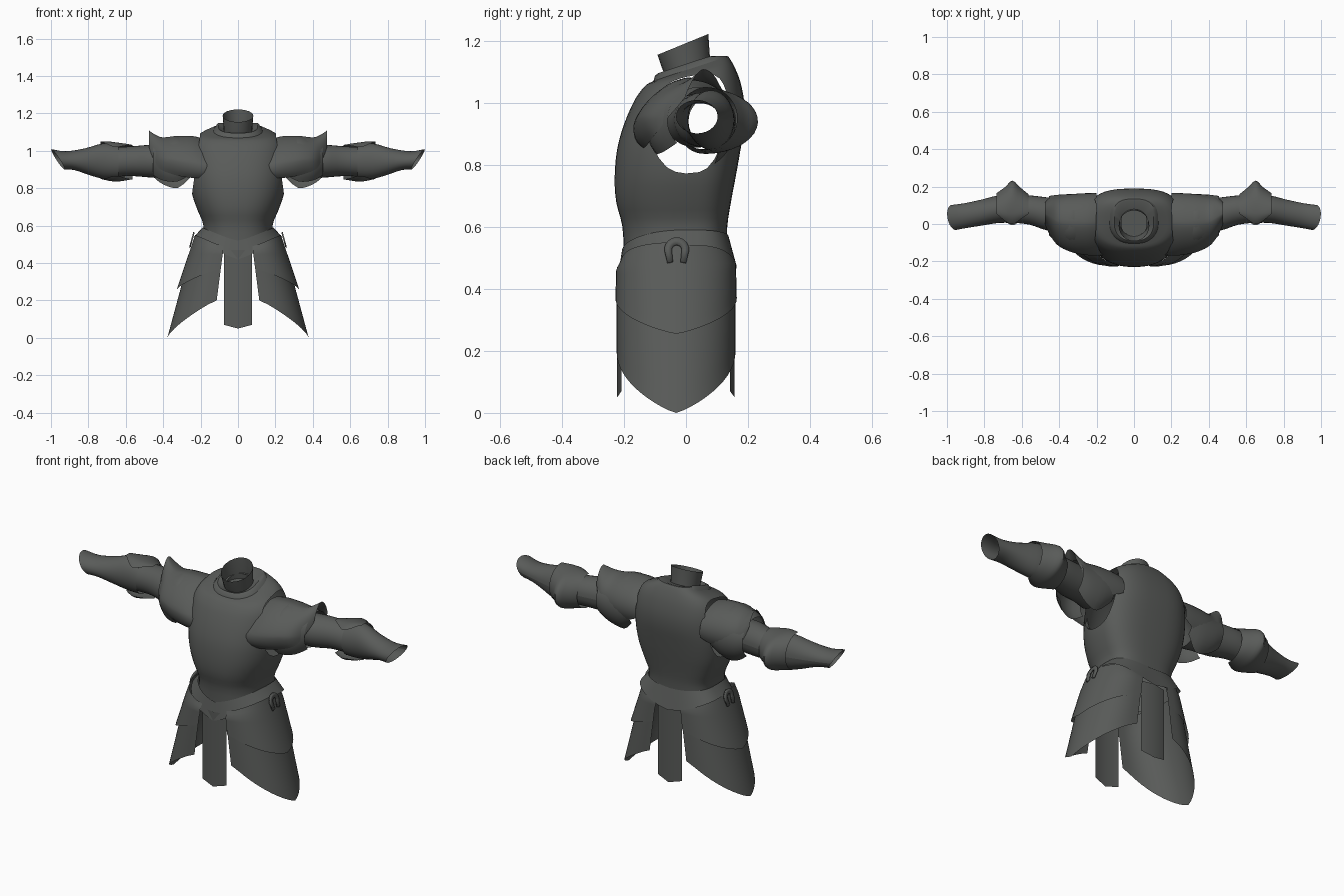
import bpy, bmesh
from math import sin, cos, pi, radians, copysign
from mathutils import Vector

old = bpy.data.objects.get("Cube")
if old:
    bpy.data.objects.remove(old)

steel = bpy.data.materials.new("dark_steel")
steel.use_nodes = True
STEEL = (0.1, 0.105, 0.1, 1)
steel.diffuse_color = STEEL
steel.node_tree.nodes["Principled BSDF"].inputs["Base Color"].default_value = STEEL


def sheet(name, rows, closed=False, side=1, cuts=(), thick=0, floor=False):
    """Skin a grid of points; side=-1 mirrors it, cuts trims it by planes."""
    bm = bmesh.new()
    grid = [[bm.verts.new((x * side, y, z)) for x, y, z in row] for row in rows]
    n = len(rows[0])
    for a, b in zip(grid, grid[1:]):
        for j in range(n if closed else n - 1):
            k = (j + 1) % n
            quad = [a[j], a[k], b[k], b[j]]
            bm.faces.new(quad if side > 0 else quad[::-1])
    if floor:
        bm.faces.new(grid[0][::-1])
    for point, normal in cuts:
        bmesh.ops.bisect_plane(bm, geom=bm.verts[:] + bm.edges[:] + bm.faces[:],
                               plane_co=point, plane_no=normal, clear_outer=True)
    mesh = bpy.data.meshes.new(name)
    bm.to_mesh(mesh)
    bm.free()
    mesh.materials.append(steel)
    ob = bpy.data.objects.new(name, mesh)
    bpy.context.collection.objects.link(ob)
    bpy.ops.object.select_all(action='DESELECT')
    ob.select_set(True)
    bpy.context.view_layer.objects.active = ob
    bpy.ops.object.shade_smooth_by_angle(angle=radians(45))
    if thick:
        ob.modifiers.new("thickness", 'SOLIDIFY').thickness = thick


def smooth(stations, n=3):
    """Catmull-Rom interpolation between cross-section stations."""
    pts = [Vector(s) for s in stations]
    pts = [pts[0]] + pts + [pts[-1]]
    out = []
    for a, b, c, d in zip(pts, pts[1:], pts[2:], pts[3:]):
        for i in range(n):
            t = i / n
            out.append(b + (c - a) * t / 2 + (a * 2 - b * 5 + c * 4 - d) * t * t / 2
                       + (b * 3 - a - c * 3 + d) * t ** 3 / 2)
    return out + [pts[-1]]


def power(v, e):
    return copysign(abs(v) ** e, v)


def body_ring(w, front, back, zfun, n=48):
    """Rounded front and flatter back; zfun gives height from angle terms."""
    ring = []
    for j in range(n):
        a = 2 * pi * j / n
        c, s = cos(a), sin(a)
        ex, ey, d = (0.7, 0.65, back) if s > 0 else (0.82, 0.95, -front)
        x, y = w * power(c, ex), d * power(s, ey)
        ring.append((x, y, zfun(c, s, y)))
    return ring


# Cuirass: height, half width, front, back, tilt of the ring
chest = [(.50, .195, -.2, .13, 0), (.60, .185, -.205, .133, 0), (.68, .215, -.225, .145, 0),
         (.76, .243, -.23, .16, 0), (.85, .256, -.222, .176, 0), (.93, .255, -.2, .188, 0),
         (1.0, .25, -.17, .188, 0), (1.05, .235, -.148, .175, .1),
         (1.085, .2, -.125, .156, .2), (1.105, .13, -.1, .136, .33)]
rows = [body_ring(w, f, b, lambda c, s, y: z + k * y) for z, w, f, b, k in smooth(chest)]
sheet("cuirass", rows, True,
      cuts=[((q * .245, 0, .775), (q * .22, 0, .03)) for q in (1, -1)])

# Gorget collar and neck tube
collar = [(1.095, .135, -.108, .142), (1.12, .118, -.1, .134), (1.125, .105, -.09, .125),
          (1.105, .068, -.062, .072)]
sheet("gorget", [body_ring(w, f, b, lambda c, s, y: min(1.15, z + .33 * y))
                 for z, w, f, b in collar], True)
neck = [(1.09, .01, .075, .1), (1.13, 0, .077, .25), (1.188, -.01, .082, .41)]
sheet("neck_guard", [[(r * cos(a), cy + r * sin(a), z + k * r * sin(a))
                      for a in [2 * pi * j / 24 for j in range(24)]]
                     for z, cy, r, k in neck], True, floor=True)

# Pointed belt: dips at the middle of the front and back
rows = []
for i in range(5):
    t = i / 4
    def height(c, s, y):
        dip = 1 - abs(c)
        low = .54 - dip * (.12 if s < 0 else .08)
        top = .59 - dip * (.07 if s < 0 else .02)
        return low + (top - low) * t
    rows.append(body_ring(.235 - .045 * t, -.222 + .015 * t, .165 - .028 * t, height))
sheet("belt", rows, True)

# Hanging plates, folded down the middle
for name, edge, mid, q in (("front_hanging_plate", -.208, -.222, 1),
                           ("back_hanging_plate", .142, .157, -1)):
    cols = [(-.075 * q, edge, .07), (0, mid, .05), (.075 * q, edge, .07)]
    sheet(name, [cols, [(x, y, .47) for x, y, z in cols]])


def tasset(name, side, tip, edge, flare):
    rows = []
    for i in range(9):
        s = 1 - i / 8
        row = []
        for j in range(25):
            t = j / 12 - 1
            u = sin(t * pi / 2)
            top = .55 - (.045 - .015 * u) * t * t
            z = top + (tip + (edge - tip) * abs(t) ** 1.25 - top) * s
            inner, outer = .14 - .13 * z, .378 - .27 * z + flare * s
            bulge = .93 + .08 * min(1, 4 * s) + flare * s
            row.append((inner + (outer - inner) * max(0, cos(t * pi / 2)) ** .8,
                        -.032 + .19 * bulge * u, z))
        rows.append(row)
    sheet(name, rows, side=side)


def arc_shell(name, side, stations, mod=None, n=28):
    """Shell round the arm: x, centre y, centre z, radius y, radius z, start, end."""
    rows = []
    for x, cy, cz, ry, rz, a0, a1 in smooth(stations):
        row = []
        for j in range(n + 1):
            a = radians(a0 + (a1 - a0) * j / n)
            # The upper front of the shoulder is flattened into a slope
            e = 1.35 if mod is front_tail and cos(a) < 0 < sin(a) else 1
            p = (x, cy + ry * power(cos(a), e), cz + rz * power(sin(a), e))
            row.append(mod(p, a) if mod else p)
        rows.append(row)
    sheet(name, rows, side=side)


def front_tail(p, a):
    # Pull the front lobe of the shoulder plate in and down over the chest
    x, y, z = p
    lobe = max(0, cos(a - radians(200))) ** 4 * max(0, (.36 - x) / .16)
    return (x - .045 * lobe, y - .025 * lobe, z - .03 * lobe)


def flat_front(p, a):
    # The elbow guard bulges only to the back
    x, y, z = p
    return (x, y if y > .06 else .06 + (y - .06) * .55, z)


def wrist_slant(p, a):
    # The cuff runs further out along the top
    x, y, z = p
    return (x + max(0, (x - .8) / .165) * (.035 * sin(a) + .01 * cos(a)), y, z)


for side, label in ((1, "left_"), (-1, "right_")):
    # Hip plates and their small arched clasp
    tasset(label + "lower_tasset", side, 0, .2, 0)
    tasset(label + "upper_tasset", side, .255, .37, .02)
    clasp = []
    for r in (.04, .016):
        ring = [(r * cos(radians(a)), r * sin(radians(a))) for a in range(0, 181, 15)]
        ring = [(.03, -.042)] + ring if r > .03 else [(.012, -.038)] + ring
        ring = ring + [(-ring[0][0], ring[0][1])]
        clasp.append([(.25 - .27 * v, u - .03, .526 + v) for u, v in ring])
    sheet(label + "hip_clasp", clasp, side=side, thick=.008)

    # Shoulder plates
    arc_shell(label + "pauldron", side, [
        (.2, .01, .95, .155, .12, -15, 210), (.25, .005, .95, .16, .13, -25, 217),
        (.33, .005, .95, .155, .13, -30, 217), (.40, .015, .95, .135, .122, -25, 208),
        (.44, .035, .95, .11, .135, -10, 188), (.475, .055, .96, .07, .148, 30, 150)], front_tail)
    arc_shell(label + "shoulder_lame", side, [
        (.25, .02, .935, .135, .11, -40, 212), (.32, .015, .93, .145, .15, -58, 218),
        (.40, .025, .93, .132, .132, -56, 222), (.455, .045, .945, .105, .105, -52, 225)])

    # Arm tubes and elbow guard
    arc_shell(label + "upper_arm_guard", side, [
        (.30, .035, .955, .11, .1, 0, 360), (.38, .045, .945, .09, .087, 0, 360),
        (.47, .055, .945, .088, .087, 0, 360), (.56, .075, .945, .078, .08, 0, 360),
        (.66, .08, .94, .072, .078, 0, 360)])
    arc_shell(label + "elbow_guard", side, [
        (.565, .065, .94, .095, .092, -100, 100), (.61, .06, .94, .137, .1, -125, 120),
        (.65, .06, .94, .172, .105, -135, 130), (.69, .06, .945, .137, .105, -125, 125),
        (.735, .065, .95, .1, .1, -95, 100)], flat_front)
    arc_shell(label + "forearm_guard", side, [
        (.64, .08, .94, .075, .09, 0, 360), (.72, .08, .945, .074, .095, 0, 360),
        (.82, .06, .945, .069, .067, 0, 360), (.90, .045, .948, .066, .05, 0, 360),
        (.963, .035, .955, .067, .054, 0, 360)], wrist_slant)
